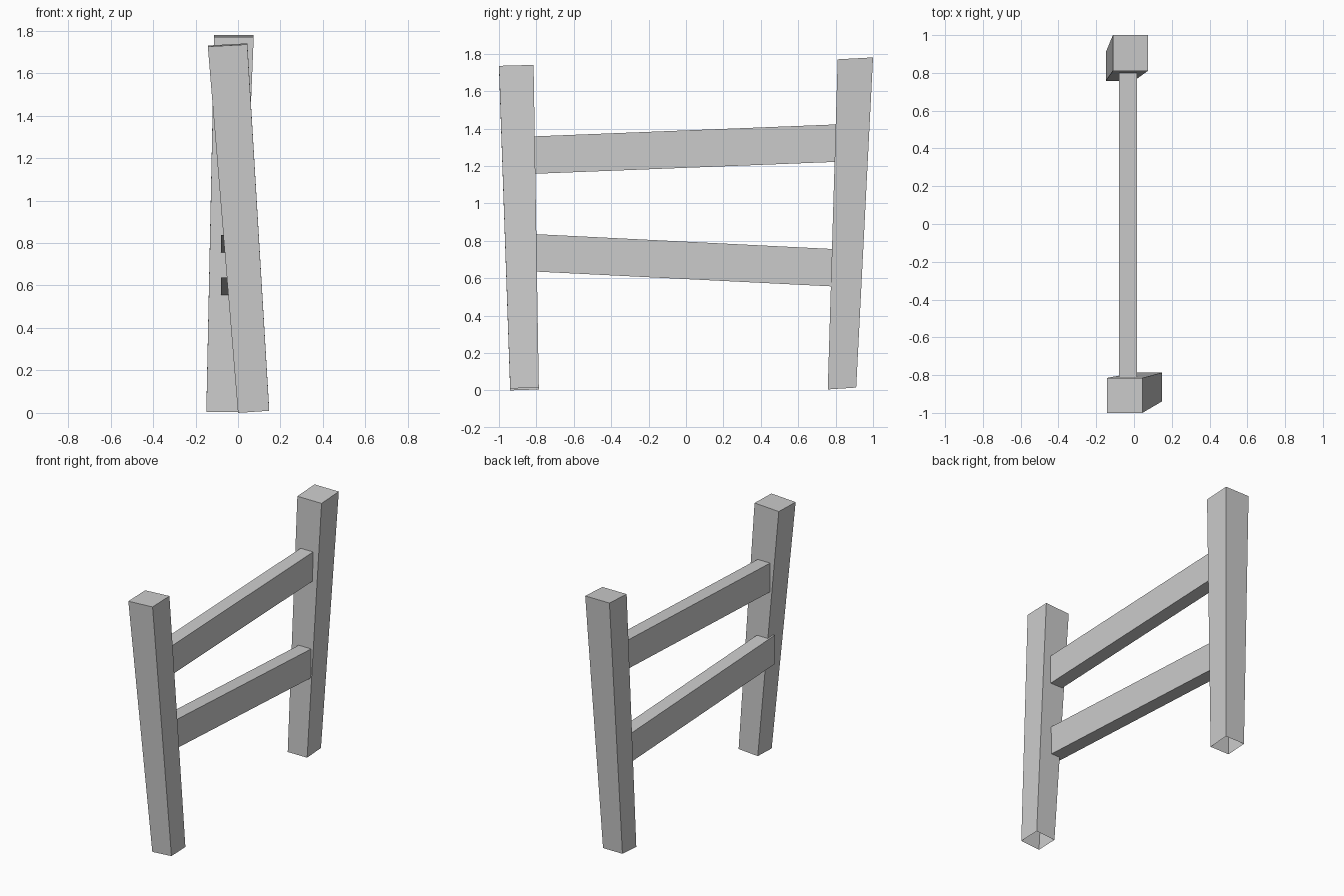
import bpy, bmesh

if "Cube" in bpy.data.objects:
    bpy.data.objects.remove(bpy.data.objects["Cube"])


def finish(name, bm):
    bmesh.ops.recalc_face_normals(bm, faces=bm.faces)
    mesh = bpy.data.meshes.new(name)
    bm.to_mesh(mesh)
    bm.free()
    obj = bpy.data.objects.new(name, mesh)
    bpy.context.collection.objects.link(obj)
    return obj


def tube(name, start, end, cap_end=False):
    """Four-sided sleeve between two quads, optionally capped at the far end."""
    bm = bmesh.new()
    a = [bm.verts.new(p) for p in start]
    b = [bm.verts.new(p) for p in end]
    for i in range(4):
        j = (i + 1) % 4
        bm.faces.new((a[i], a[j], b[j], b[i]))
    if cap_end:
        bm.faces.new(b)
    # outward normals relative to the sleeve centre
    obj = finish(name, bm)
    return obj


def level(x0, x1, y0, y1, z, sx, sy):
    """Rectangle whose height rises by sx across x and by sy across y."""
    return [(x0, y0, z), (x1, y0, z + sx), (x1, y1, z + sx + sy), (x0, y1, z + sy)]


# leaning posts, wider at the top, open underneath
tube("front_post",
     level(0.0, 0.147, -0.94, -0.787, 0.0, 0.01, 0.005),
     level(-0.142, 0.044, -1.0, -0.815, 1.725, 0.01, 0.005), True)
tube("back_post",
     level(-0.149, 0.0, 0.758, 0.91, 0.005, 0.0, 0.01),
     level(-0.112, 0.074, 0.811, 1.0, 1.77, 0.0, 0.01), True)


# sloping rails with open ends buried in the posts
def rail(name, z_mid, slope, y0=-0.86, y1=0.86):
    def ring(y):
        z = z_mid + slope * y
        return [(-0.08, y, z - 0.1), (0.016, y, z - 0.1),
                (0.016, y, z + 0.1), (-0.08, y, z + 0.1)]
    tube(name, ring(y0), ring(y1))


rail("upper_rail", 1.29, 0.0395)
rail("lower_rail", 0.695, -0.0500)
